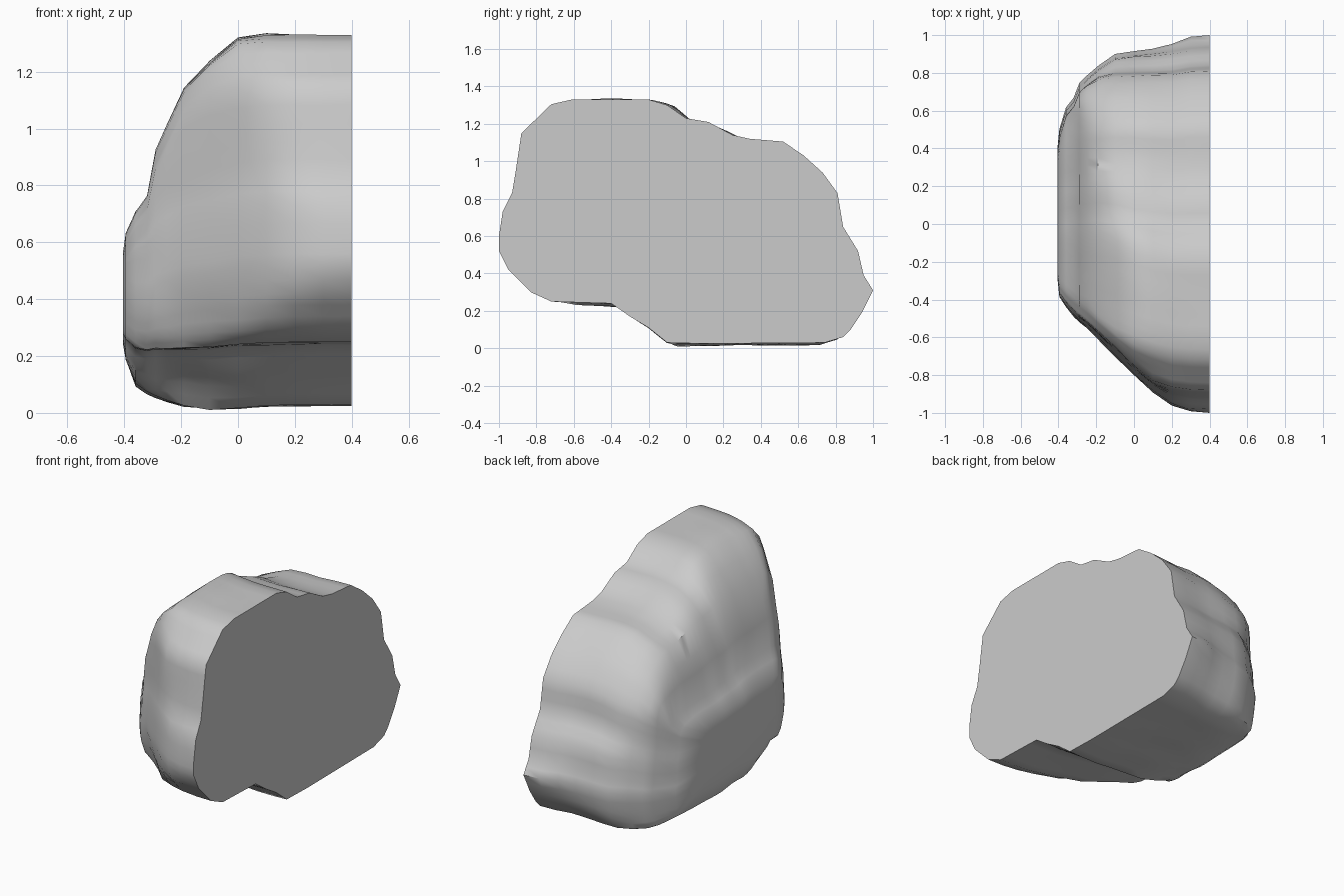
import bpy, bmesh, math
from mathutils import Vector, noise

default_cube = bpy.data.objects.get("Cube")
if default_cube:
    bpy.data.objects.remove(default_cube, do_unlink=True)

# Outline of the flat cut face: (y, z), going round once
OUTLINE = [(-1, .6), (-.98, .73), (-.93, .83), (-.91, .95), (-.88, 1.15),
           (-.72, 1.305), (-.61, 1.33), (-.2, 1.33), (-.1, 1.3), (0, 1.23),
           (.12, 1.21), (.25, 1.14), (.34, 1.12), (.52, 1.105), (.63, 1.03),
           (.73, .94), (.81, .83), (.84, .65), (.92, .52), (.95, .39),
           (1, .31), (.94, .19), (.88, .1), (.84, .06), (.74, .03),
           (.1, .025), (-.1, .03), (-.2, .11), (-.3, .17), (-.4, .24),
           (-.72, .25), (-.83, .3), (-.95, .42), (-1, .52)]

# Extent of the stone at each slice: x, front y, back y, bottom z, top z
SLICES = [(.4, -1, 1, .025, 1.33), (.3, -.99, .99, .025, 1.33),
          (.2, -.96, .95, .025, 1.33), (.1, -.89, .93, .015, 1.33),
          (0, -.8, .92, .005, 1.315), (-.1, -.7, .9, 0, 1.23),
          (-.19, -.61, .84, .02, 1.14), (-.25, -.55, .79, .04, 1.01),
          (-.29, -.52, .75, .055, .92), (-.32, -.49, .67, .07, .76),
          (-.36, -.44, .62, .1, .71), (-.395, -.39, .5, .19, .63),
          (-.405, -.3, .4, .25, .56)]
MAX_STEP = 0.07


def resample(points):
    """Split the long edges of a closed outline so the mesh is even."""
    result = []
    for i, point in enumerate(points):
        a, b = Vector(point), Vector(points[(i + 1) % len(points)])
        count = max(1, math.ceil((b - a).length / MAX_STEP))
        result += [a.lerp(b, k / count) for k in range(count)]
    return result


def clamp(value, low, high):
    return max(low, min(high, value))


def remap(value, old_low, old_high, low, high):
    return low + (value - old_low) / (old_high - old_low) * (high - low)


def slice_ring(outline, extent):
    """Fit the outline to one slice, halfway between shrinking and trimming."""
    x, front, back, bottom, top = extent
    _, full_front, full_back, full_bottom, full_top = SLICES[0]
    ring = []
    for p in outline:
        shrunk = Vector((x, remap(p.x, full_front, full_back, front, back),
                         remap(p.y, full_bottom, full_top, bottom, top)))
        trimmed = Vector((x, clamp(p.x, front, back), clamp(p.y, bottom, top)))
        ring.append(shrunk.lerp(trimmed, 0.5))
    return ring


def build_stone(name, material):
    outline = resample(OUTLINE)
    bm = bmesh.new()
    rings = []
    for i, extent in enumerate(SLICES):
        ring = slice_ring(outline, extent)
        # Gentle weathering that fades out at the cut face
        strength = 0.012 * min(1, i / 4)
        for p in ring:
            bump = noise.noise(p * 5) * strength
            p.y += bump
            p.z = max(0, p.z + bump)
        rings.append([bm.verts.new(p) for p in ring])

    # Weathered shell
    count = len(outline)
    for near, far in zip(rings, rings[1:]):
        for i in range(count):
            j = (i + 1) % count
            bm.faces.new((near[i], near[j], far[j], far[i]))
    # Flat cut face and the outermost cap
    bm.faces.new(rings[0])
    bm.faces.new(rings[-1])
    bmesh.ops.recalc_face_normals(bm, faces=bm.faces)

    mesh = bpy.data.meshes.new(name)
    bm.to_mesh(mesh)
    bm.free()
    mesh.materials.append(material)
    stone = bpy.data.objects.new(name, mesh)
    bpy.context.collection.objects.link(stone)
    return stone


def make_material(name, colour):
    material = bpy.data.materials.new(name)
    material.use_nodes = True
    material.diffuse_color = colour
    material.node_tree.nodes["Principled BSDF"].inputs["Base Color"].default_value = colour
    return material


grey = make_material("stone grey", (0.6, 0.6, 0.6, 1))
stone = build_stone("half_boulder", grey)

bpy.ops.object.select_all(action="DESELECT")
stone.select_set(True)
bpy.context.view_layer.objects.active = stone
bpy.ops.object.shade_smooth_by_angle(angle=math.radians(40))
